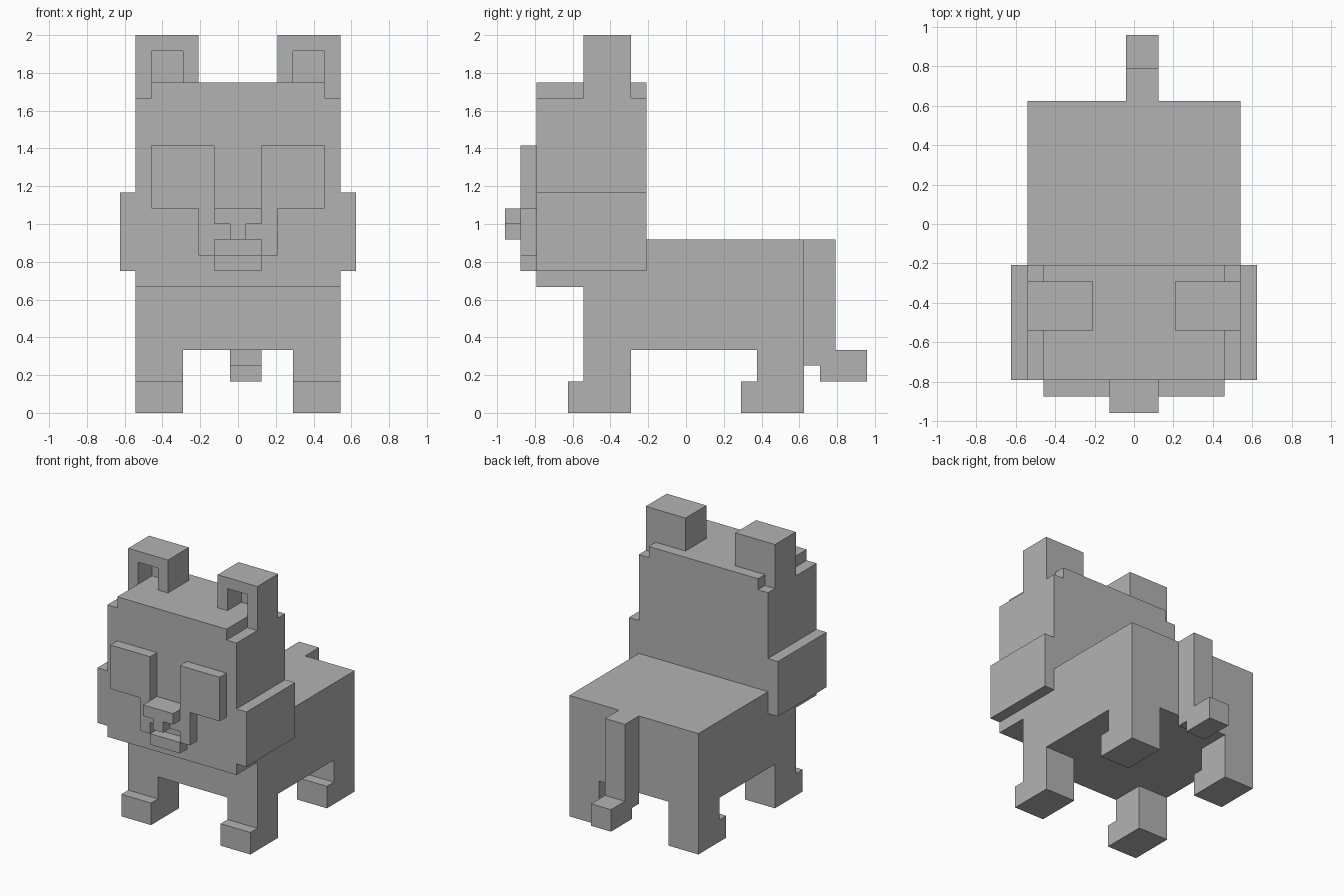
import bpy
import bmesh
from mathutils import Vector

UNIT = 1 / 12  # one block of the model's grid

cube = bpy.data.objects.get("Cube")
if cube:
    bpy.data.objects.remove(cube, do_unlink=True)

grey = bpy.data.materials.new("plain grey")
grey.use_nodes = True
grey.diffuse_color = (0.45, 0.45, 0.45, 1)
grey.node_tree.nodes["Principled BSDF"].inputs["Base Color"].default_value = grey.diffuse_color


def extrude(name, points, start, end):
    """Push a flat outline of 3D points along the offset from start to end."""
    bm = bmesh.new()
    face = bm.faces.new([bm.verts.new((Vector(p) + start) * UNIT) for p in points])
    moved = bmesh.ops.extrude_face_region(bm, geom=[face], use_keep_orig=True)["geom"]
    verts = [g for g in moved if isinstance(g, bmesh.types.BMVert)]
    bmesh.ops.translate(bm, verts=verts, vec=(end - start) * UNIT)
    bmesh.ops.recalc_face_normals(bm, faces=bm.faces)
    mesh = bpy.data.meshes.new(name)
    bm.to_mesh(mesh)
    bm.free()
    mesh.materials.append(grey)
    obj = bpy.data.objects.new(name, mesh)
    bpy.context.collection.objects.link(obj)
    return obj


def front_profile(name, outline, y0, y1):
    """Outline in x and z, given depth along y."""
    return extrude(name, [(x, 0, z) for x, z in outline], Vector((0, y0, 0)), Vector((0, y1, 0)))


def side_profile(name, outline, x0, x1):
    """Outline in y and z, given width along x."""
    return extrude(name, [(0, y, z) for y, z in outline], Vector((x0, 0, 0)), Vector((x1, 0, 0)))


def symmetric(half):
    """Complete a half outline with its reflection in x."""
    return half + [(-x, z) for x, z in reversed(half)]


# Body, stepped down under the head
side_profile("body", [(-6.5, 4), (7.5, 4), (7.5, 11), (-2.5, 11), (-2.5, 8), (-6.5, 8)], -6.5, 6.5)

# Legs with feet one block longer at the front
for side, sign in (("left", 1), ("right", -1)):
    for place, y in (("front", -6.5), ("back", 4.5)):
        leg = [(y - 1, 0), (y + 3, 0), (y + 3, 4), (y, 4), (y, 2), (y - 1, 2)]
        side_profile(f"{place}_{side}_leg", leg, sign * 3.5, sign * 6.5)

# Tail, slightly off centre, with a kicked-out tip
tail = [(7.5, 3), (8.5, 3), (8.5, 2), (11.5, 2), (11.5, 4), (9.5, 4), (9.5, 11), (7.5, 11)]
side_profile("tail", tail, -0.5, 1.5)

# Head with wide cheeks and a stepped crown
head = [(6.5, 8), (6.5, 9), (7.5, 9), (7.5, 14), (6.5, 14), (6.5, 20), (5.5, 20), (5.5, 21)]
front_profile("head", symmetric(head), -9.5, -2.5)

# Ears: hollow front frame and solid back
ear_frame = [(2.5, 21), (3.5, 21), (3.5, 23), (5.5, 23), (5.5, 20), (6.5, 20), (6.5, 24), (2.5, 24)]
ear_back = [(2.5, 21), (5.5, 21), (5.5, 20), (6.5, 20), (6.5, 24), (2.5, 24)]
for side, sign in (("left", 1), ("right", -1)):
    front_profile(f"{side}_ear_frame", [(sign * x, z) for x, z in ear_frame], -6.5, -4.5)
    front_profile(f"{side}_ear_back", [(sign * x, z) for x, z in ear_back], -4.5, -3.5)

# Face: eye patches joined by the muzzle, open at the mouth
mask = [(1.5, 13), (1.5, 17), (5.5, 17), (5.5, 13), (2.5, 13), (2.5, 10), (1.5, 10), (1.5, 11)]
front_profile("eye_patches_and_muzzle", symmetric(mask), -10.5, -9.5)
front_profile("lower_jaw", symmetric([(1.5, 9), (1.5, 10)]), -10.5, -9.5)
front_profile("nose", symmetric([(0.5, 11), (0.5, 12), (1.5, 12), (1.5, 13)]), -11.5, -10.5)
